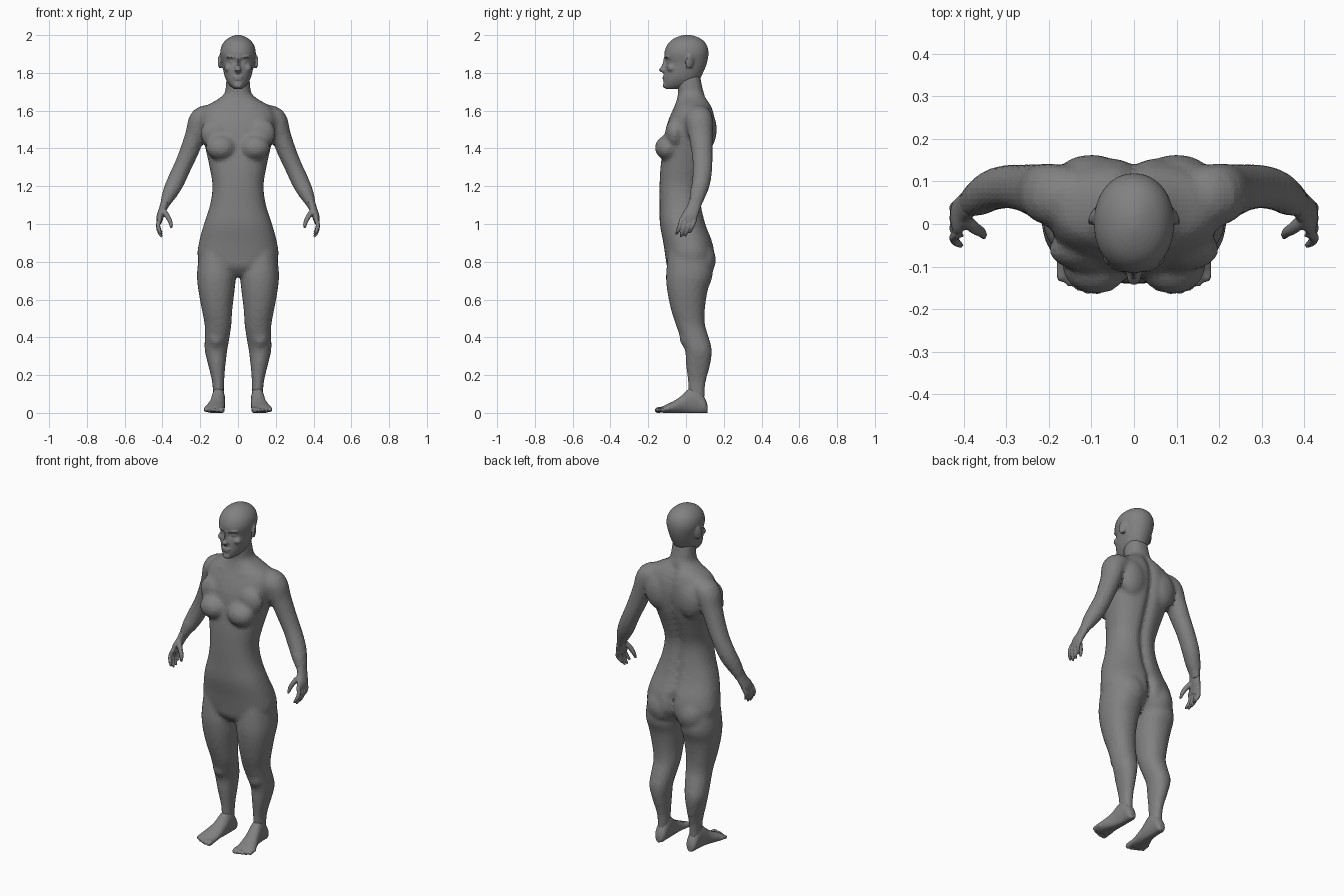
import bpy, bmesh, math
from mathutils import Vector, Matrix

skin = bpy.data.materials.new("grey_skin")
skin.diffuse_color = (0.22, 0.22, 0.22, 1)


def smooth_rows(rows, steps=4):
    """Catmull-Rom interpolation of equal-length number rows."""
    out = []
    for i in range(len(rows) - 1):
        a, b = rows[max(i - 1, 0)], rows[i]
        c, d = rows[i + 1], rows[min(i + 2, len(rows) - 1)]
        for k in range(steps):
            t = k / steps
            out.append([0.5 * (2 * q + (r - p) * t + (2 * p - 5 * q + 4 * r - s) * t * t
                               + (3 * q - p - 3 * r + s) * t ** 3)
                        for p, q, r, s in zip(a, b, c, d)])
    return out + [list(rows[-1])]


def skin_rings(bm, rings):
    """Bridge point rings into a closed shell."""
    vr = [[bm.verts.new(p) for p in ring] for ring in rings]
    n = len(vr[0])
    for a, b in zip(vr, vr[1:]):
        for i in range(n):
            j = (i + 1) % n
            bm.faces.new((a[i], a[j], b[j], b[i]))
    bm.faces.new(vr[0][::-1])
    bm.faces.new(vr[-1])


def spow(v, e):
    return math.copysign(abs(v) ** e, v)


def stack(bm, rows, s=1, n=48, e=0.85, warp=None):
    """Horizontal sections: z, x0, x1, y0, y1."""
    rings = []
    for z, x0, x1, y0, y1 in smooth_rows(rows):
        ring = []
        for i in range(n):
            a = 2 * math.pi * i / n
            p = Vector((s * ((x0 + x1) / 2 + (x1 - x0) / 2 * spow(math.cos(a), e)),
                        (y0 + y1) / 2 + (y1 - y0) / 2 * spow(math.sin(a), e), z))
            ring.append(warp(p) if warp else p)
        rings.append(ring)
    skin_rings(bm, rings)


def tube(bm, rows, s=1, n=20, side=(0, 1, 0)):
    """Sections along a path: x, y, z, half thickness, half width along side."""
    rows = smooth_rows(rows)
    pts = [Vector((s * r[0], r[1], r[2])) for r in rows]
    rings = []
    for i, r in enumerate(rows):
        t = (pts[min(i + 1, len(pts) - 1)] - pts[max(i - 1, 0)]).normalized()
        u = Vector(side)
        u = (u - t * u.dot(t)).normalized()
        v = t.cross(u)
        rings.append([pts[i] + v * r[3] * math.cos(a) + u * r[4] * math.sin(a)
                      for a in (2 * math.pi * k / n for k in range(n))])
    skin_rings(bm, rings)


def blob(bm, loc, size, rot=(0, 0, 0)):
    m = Matrix.Translation(loc)
    for ang, ax in zip(rot, "XYZ"):
        m = m @ Matrix.Rotation(ang, 4, ax)
    bmesh.ops.create_uvsphere(bm, u_segments=24, v_segments=14, radius=1,
                              matrix=m @ Matrix.Diagonal((*size, 1)))


def finish(bm, name, voxel, smooth, mirror=False):
    """Fuse overlapping shells into one surface."""
    bmesh.ops.recalc_face_normals(bm, faces=bm.faces)
    me = bpy.data.meshes.new(name)
    bm.to_mesh(me)
    bm.free()
    me.materials.append(skin)
    ob = bpy.data.objects.new(name, me)
    bpy.context.collection.objects.link(ob)
    r = ob.modifiers.new("fuse", 'REMESH')
    r.mode, r.voxel_size = 'VOXEL', voxel
    sm = ob.modifiers.new("relax", 'SMOOTH')
    sm.factor, sm.iterations = 0.5, smooth
    if mirror:
        ob.modifiers.new("mirror", 'MIRROR')
    return ob


# Body: torso with spine groove
def spine(p):
    if p.y > 0.03 and p.z < 1.68:
        p.y -= (0.035 if p.z < 0.9 else 0.02) * math.exp(-(p.x / 0.022) ** 2)
    return p


body = bmesh.new()
torso = [(.725, .05, -.06, .09), (.77, .16, -.098, .13), (.82, .212, -.108, .153),
         (.90, .207, -.12, .143), (1.0, .18, -.138, .105), (1.1, .148, -.14, .083),
         (1.2, .135, -.14, .077), (1.3, .15, -.135, .105), (1.4, .172, -.122, .138),
         (1.5, .195, -.108, .155), (1.57, .20, -.085, .152), (1.62, .175, -.062, .137),
         (1.655, .115, -.05, .118), (1.69, .072, -.042, .096), (1.74, .064, -.045, .083),
         (1.79, .06, -.05, .075)]
stack(body, [(z, -w, w, f, b) for z, w, f, b in torso], n=72, warp=spine)

leg = [(.88, .03, .20, -.09, .12), (.74, .012, .217, -.105, .142), (.65, .018, .21, -.10, .115),
       (.55, .03, .192, -.08, .10), (.47, .035, .177, -.055, .10), (.40, .045, .176, -.03, .12),
       (.33, .057, .176, -.005, .137), (.25, .067, .157, 0, .127), (.17, .073, .138, .01, .106),
       (.10, .075, .132, .013, .10), (.05, .077, .13, .02, .10)]
arm = [(.12, .06, 1.58, .05, .065), (.19, .068, 1.555, .066, .074), (.226, .078, 1.47, .054, .064),
       (.26, .085, 1.38, .05, .056), (.295, .088, 1.30, .047, .052), (.332, .08, 1.22, .047, .049),
       (.362, .063, 1.16, .04, .044), (.385, .05, 1.11, .027, .036), (.393, .042, 1.08, .022, .034)]
for s in (1, -1):
    stack(body, leg, s, e=0.92)
    tube(body, arm, s, 28)
    blob(body, (s * .09, -.095, 1.405), (.08, .07, .066), (.25, 0, 0))      # breast
    blob(body, (s * .115, -.06, 1.48), (.085, .05, .08))                    # chest muscle
    blob(body, (s * .095, .085, .81), (.088, .073, .095))                   # buttock
    blob(body, (s * .10, .105, 1.50), (.085, .058, .11))                    # shoulder blade
    blob(body, (s * .117, .01, .40), (.045, .045, .06))                     # knee
    tube(body, [(.02, -.058, 1.612, .008, .008), (.07, -.056, 1.617, .008, .008),
                (.13, -.02, 1.63, .008, .008)], s, 8, (0, 0, 1))            # collarbone
finish(body, "body", 0.013, 4)


# Head with eye sockets
def sockets(p):
    if p.y < 0:
        p.y += 0.014 * math.exp(-((abs(p.x) - .033) / .02) ** 2 - ((p.z - 1.862) / .014) ** 2)
    return p


head = bmesh.new()
skull = [(1.715, .022, -.105, -.04), (1.735, .045, -.117, .03), (1.765, .064, -.118, .07),
         (1.80, .075, -.115, .09), (1.85, .084, -.11, .11), (1.90, .094, -.115, .119),
         (1.94, .088, -.104, .113), (1.97, .069, -.081, .093), (1.99, .041, -.047, .06),
         (2.001, .012, -.012, .025)]
stack(head, [(z, -w, w, f, b) for z, w, f, b in skull], n=72, e=0.95, warp=sockets)
stack(head, [(1.885, -.008, .008, -.117, -.08), (1.84, -.010, .010, -.129, -.08),
             (1.815, -.018, .018, -.146, -.08), (1.803, -.014, .014, -.13, -.08)], n=20)  # nose
for z, w in ((1.779, .027), (1.767, .023)):                                  # lips
    blob(head, (0, -.113, z), (w, .013, .006))
blob(head, (0, -.108, 1.733), (.024, .016, .016))                            # chin
for s in (1, -1):
    blob(head, (s * .034, -.088, 1.861), (.014, .014, .009))                 # eye
    blob(head, (s * .036, -.098, 1.884), (.03, .014, .007), (0, 0, s * .3))  # brow
    blob(head, (s * .05, -.075, 1.825), (.024, .026, .02))                   # cheek
    blob(head, (s * .095, .018, 1.858), (.009, .024, .04), (-.15, 0, s * .45))  # ear
finish(head, "head", 0.007, 3)

# Hands
hand = bmesh.new()
tube(hand, [(.385, .05, 1.12, .022, .034), (.399, .036, 1.075, .021, .036),
            (.412, .018, 1.04, .019, .042), (.416, .008, 1.012, .014, .041)], 1, 24)
for i, length in enumerate((.075, .088, .084, .066)):
    y = -.026 + i * .0235
    tube(hand, [(.412, y + .004, 1.03, .012, .012), (.423, y - .006, 1.025 - .4 * length, .0115, .0115),
                (.416, y - .018, 1.025 - .8 * length, .010, .010),
                (.403, y - .025, 1.025 - length * 1.08, .006, .006)], 1, 12)
tube(hand, [(.398, .012, 1.075, .014, .018), (.376, -.008, 1.045, .014, .015),
            (.358, -.02, 1.01, .012, .012), (.352, -.03, .978, .007, .007)], 1, 12)   # thumb
finish(hand, "hands", 0.005, 3, True)

# Feet: sections from heel to ball (y, x centre, half width, height)
foot = bmesh.new()
sole = [(.114, .103, .014, .04), (.10, .103, .03, .075), (.06, .103, .034, .13), (.02, .105, .037, .125),
        (-.02, .11, .041, .09), (-.06, .118, .049, .063), (-.10, .125, .054, .044), (-.125, .125, .05, .032)]
skin_rings(foot, [[(x + w * math.cos(a), y, max(0, h / 2 + h * .55 * math.sin(a)))
                   for a in (2 * math.pi * k / 28 for k in range(28))]
                  for y, x, w, h in smooth_rows(sole)])
for i, (r, tip) in enumerate(((.016, -.163), (.012, -.163), (.0115, -.156), (.011, -.147), (.0105, -.135))):
    x = .086 + i * .0205 + (.003 if i else 0)
    tube(foot, [(x, -.085, .022, r, r), (x, -.125, .018, r, r), (x, tip + .012, .014, r, r),
                (x, tip - .001, .011, r * .5, r * .5)], 1, 12, (1, 0, 0))    # toe
finish(foot, "feet", 0.006, 3, True)
